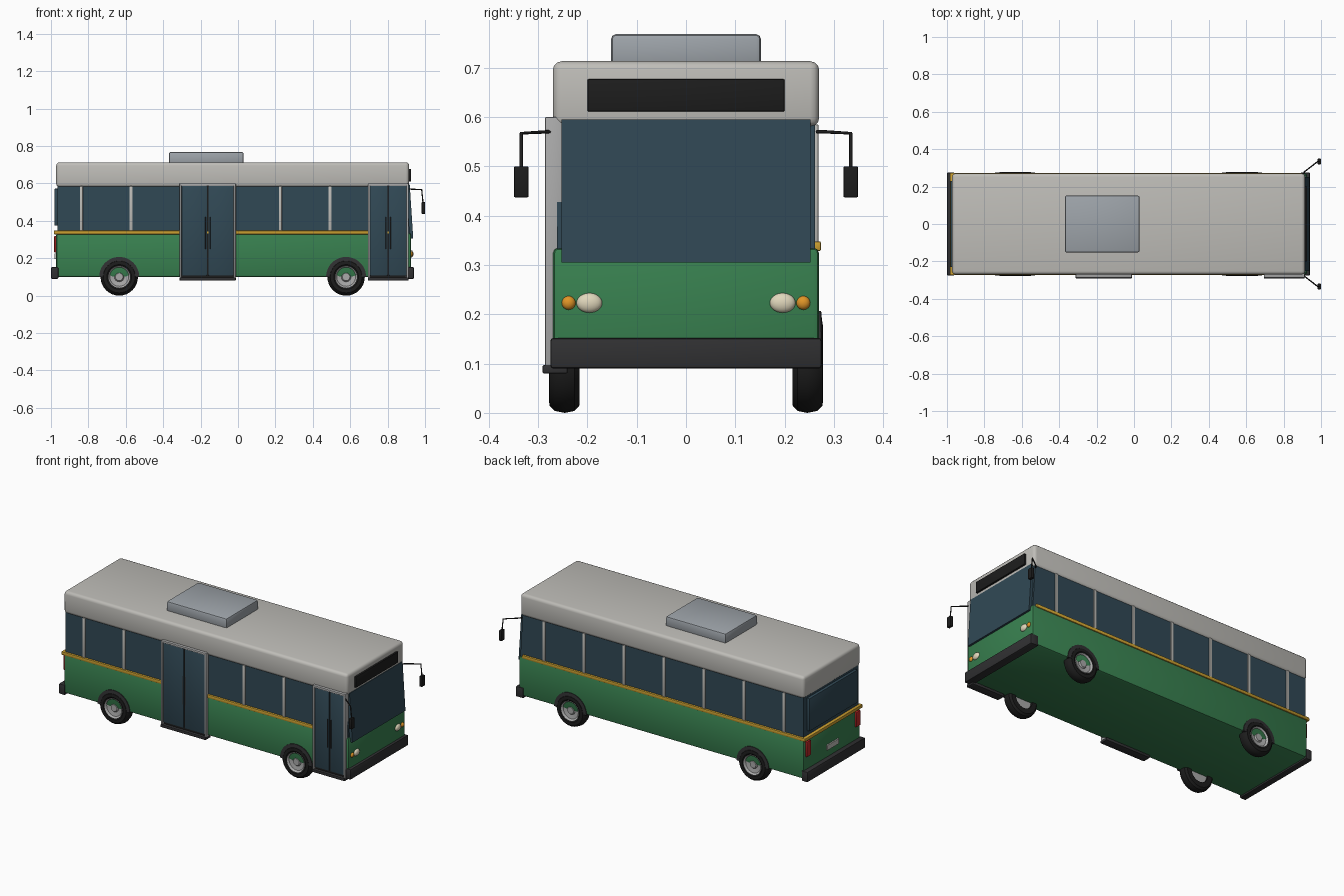
import bpy, bmesh, math
from mathutils import Vector, Matrix

if "Cube" in bpy.data.objects:
    bpy.data.objects.remove(bpy.data.objects["Cube"])

def mat(name, r, g, b):
    m = bpy.data.materials.new(name)
    m.diffuse_color = (r, g, b, 1)
    m.use_nodes = True
    m.node_tree.nodes["Principled BSDF"].inputs["Base Color"].default_value = m.diffuse_color
    return m

GREEN = mat("green_paint", 0.04, 0.22, 0.08)
CREAM = mat("roof_paint", 0.52, 0.51, 0.48)
GLASS = mat("dark_glass", 0.03, 0.065, 0.09)
YELLOW = mat("yellow_trim", 0.6, 0.35, 0.03)
BLACK = mat("black_rubber", 0.012, 0.012, 0.012)
DARK = mat("dark_plastic", 0.03, 0.03, 0.032)
METAL = mat("metal", 0.4, 0.4, 0.4)
UNIT = mat("roof_unit_grey", 0.34, 0.37, 0.4)
LAMP = mat("lamp_white", 0.75, 0.68, 0.5)
AMBER = mat("amber", 0.75, 0.3, 0.02)
RED = mat("red_lens", 0.5, 0.02, 0.02)

def finish(name, bm, material, smooth=True):
    bmesh.ops.recalc_face_normals(bm, faces=bm.faces[:])
    me = bpy.data.meshes.new(name)
    bm.to_mesh(me)
    bm.free()
    ob = bpy.data.objects.new(name, me)
    bpy.context.collection.objects.link(ob)
    me.materials.append(material)
    if smooth:
        bpy.ops.object.select_all(action='DESELECT')
        ob.select_set(True)
        bpy.context.view_layer.objects.active = ob
        bpy.ops.object.shade_smooth_by_angle(angle=math.radians(35))
    return ob

def box(name, x, y, z, material, bevel=0.0, seg=2):
    """Box from (min, max) ranges, with optional rounded edges."""
    bm = bmesh.new()
    bmesh.ops.create_cube(bm, size=1)
    for v in bm.verts:
        v.co = [(r[0] + r[1]) / 2 + c * (r[1] - r[0]) for r, c in zip((x, y, z), v.co)]
    if bevel:
        bmesh.ops.bevel(bm, geom=bm.edges[:], offset=bevel, segments=seg,
                        profile=0.5, affect='EDGES')
    return finish(name, bm, material, bevel > 0)

def prism(name, xz, y, material):
    """Side outline in x,z extruded across y."""
    bm = bmesh.new()
    f = bm.faces.new([bm.verts.new((px, y[0], pz)) for px, pz in xz])
    ext = bmesh.ops.extrude_face_region(bm, geom=[f])["geom"]
    bmesh.ops.translate(bm, vec=(0, y[1] - y[0], 0),
                        verts=[v for v in ext if isinstance(v, bmesh.types.BMVert)])
    return finish(name, bm, material, False)

def lathe(name, profile, centre, side, material, n=32, arc=2 * math.pi, closed=True):
    """Revolve (radius, outward offset) profile around a y axis."""
    bm = bmesh.new()
    vs = [bm.verts.new((r, o * side, 0)) for r, o in profile]
    k = len(vs) if closed else len(vs) - 1
    es = [bm.edges.new((vs[i], vs[(i + 1) % len(vs)])) for i in range(k)]
    bmesh.ops.spin(bm, geom=vs + es, cent=(0, 0, 0), axis=(0, -1, 0), angle=arc, steps=n)
    bmesh.ops.remove_doubles(bm, verts=bm.verts[:], dist=1e-5)
    if arc < 6:
        bmesh.ops.holes_fill(bm, edges=bm.edges[:], sides=0)
    bmesh.ops.translate(bm, vec=centre, verts=bm.verts[:])
    return finish(name, bm, material)

def ball(name, centre, radii, material):
    bm = bmesh.new()
    bmesh.ops.create_uvsphere(bm, u_segments=24, v_segments=12, radius=1)
    bm.transform(Matrix.Translation(centre) @ Matrix.Diagonal((*radii, 1)))
    return finish(name, bm, material)

def tube(name, pts, radius, material):
    cu = bpy.data.curves.new(name, 'CURVE')
    cu.dimensions = '3D'
    cu.bevel_depth = radius
    cu.bevel_resolution = 2
    cu.use_fill_caps = True
    sp = cu.splines.new('POLY')
    sp.points.add(len(pts) - 1)
    for p, c in zip(sp.points, pts):
        p.co = (*c, 1)
    cu.materials.append(material)
    ob = bpy.data.objects.new(name, cu)
    bpy.context.collection.objects.link(ob)

# Main shell
box("lower_body", (-0.972, 0.925), (-0.27, 0.27), (0.10, 0.335), GREEN, 0.012)
prism("window_band", [(-0.965, 0.33), (0.918, 0.33), (0.902, 0.59), (-0.965, 0.59)],
      (-0.262, 0.262), GLASS)
box("roof", (-0.972, 0.915), (-0.27, 0.27), (0.58, 0.713), CREAM, 0.018, 3)
box("roof_unit", (-0.37, 0.03), (-0.152, 0.152), (0.70, 0.768), UNIT, 0.01)

# Belt trim along the sides and back
for s, n in ((-1, "right"), (1, "left")):
    box("belt_trim_" + n, (-0.982, 0.90), sorted((s * 0.255, s * 0.274)), (0.328, 0.348), YELLOW, 0.004)
box("belt_trim_back", (-0.984, -0.96), (-0.273, 0.273), (0.328, 0.348), YELLOW, 0.004)

# Window pillars
for i in range(7):
    x = -0.838 + i * 0.266
    for s in (-1, 1):
        if s == -1 and i in (2, 3, 6):
            continue
        box("window_pillar", (x - 0.008, x + 0.008), sorted((s * 0.255, s * 0.269)),
            (0.345, 0.585), CREAM, 0.003)

# Front face
prism("windscreen", [(0.89, 0.305), (0.937, 0.305), (0.918, 0.595), (0.87, 0.595)],
      (-0.252, 0.252), GLASS)
box("destination_panel", (0.90, 0.926), (-0.2, 0.2), (0.611, 0.677), BLACK, 0.003)
box("front_bumper", (0.89, 0.941), (-0.275, 0.275), (0.09, 0.152), DARK, 0.006)
for s in (-1, 1):
    ball("headlight", (0.925, s * 0.196, 0.223), (0.013, 0.026, 0.02), LAMP)
    ball("front_indicator", (0.925, s * 0.238, 0.223), (0.011, 0.014, 0.014), AMBER)
    # Mirrors
    tube("mirror_arm", [(0.902, s * 0.265, 0.57), (0.912, s * 0.28, 0.57),
                        (0.982, s * 0.334, 0.567), (0.99, s * 0.334, 0.49)], 0.0035, BLACK)
    box("mirror_head", (0.982, 1.0), sorted((s * 0.319, s * 0.349)), (0.437, 0.5), BLACK, 0.003)

# Back face
box("rear_window", (-0.982, -0.95), (-0.23, 0.23), (0.375, 0.572), GLASS, 0.004)
box("rear_bumper", (-1.0, -0.96), (-0.275, 0.275), (0.09, 0.152), DARK, 0.006)
box("rear_plate", (-0.98, -0.96), (-0.055, 0.055), (0.195, 0.225), CREAM)
for s in (-1, 1):
    box("tail_light", (-0.983, -0.96), (s * 0.235 - 0.02, s * 0.235 + 0.02), (0.23, 0.32), RED, 0.004)

# Double doors on the kerb side
def door(name, x0, x1):
    y, t, mid = (-0.286, -0.25), 0.011, (x0 + x1) / 2
    box(name + "_seal", (x0 + 0.005, x1 - 0.005), (-0.274, -0.25), (0.095, 0.595), BLACK)
    for a, b in ((x0 + t, mid - 0.004), (mid + 0.004, x1 - t)):
        box(name + "_leaf", (a, b), (-0.279, -0.255), (0.108, 0.587), GLASS, 0.003)
    for a, b in ((x0, x0 + t), (x1 - t, x1)):
        box(name + "_post", (a, b), y, (0.095, 0.6), METAL, 0.003)
    box(name + "_header", (x0, x1), y, (0.586, 0.6), METAL, 0.003)
    box(name + "_step", (x0, x1), (-0.291, -0.24), (0.08, 0.097), DARK, 0.003)
    for d in (-0.012, 0.012):
        tube(name + "_handle", [(mid + d, -0.281, 0.25), (mid + d, -0.281, 0.42)], 0.002, DARK)

door("middle_door", -0.312, -0.012)
door("front_door", 0.695, 0.912)

# Wheels and arch lips
tyre = [(0.056, 0.0), (0.056, 0.055), (0.066, 0.062), (0.085, 0.061), (0.096, 0.05),
        (0.1, 0.03), (0.096, 0.01), (0.085, 0.0)]
hub = [(0.0, 0.05), (0.02, 0.05), (0.026, 0.042), (0.05, 0.046), (0.058, 0.055), (0.058, 0.005), (0.0, 0.005)]
lip = [(0.086, 0.04), (0.086, 0.062), (0.107, 0.06), (0.107, 0.04)]
for x in (-0.635, 0.578):
    for s in (-1, 1):
        lathe("tyre", tyre, (x, s * 0.216, 0.1), s, BLACK)
        # hub face sits just outside the body side
        lathe("wheel_hub", [(r, o + 0.006) for r, o in hub], (x, s * 0.2165, 0.1), s, METAL, closed=False)
        lathe("wheel_arch_lip", lip, (x, s * 0.214, 0.1), s, DARK, 24, math.pi)
